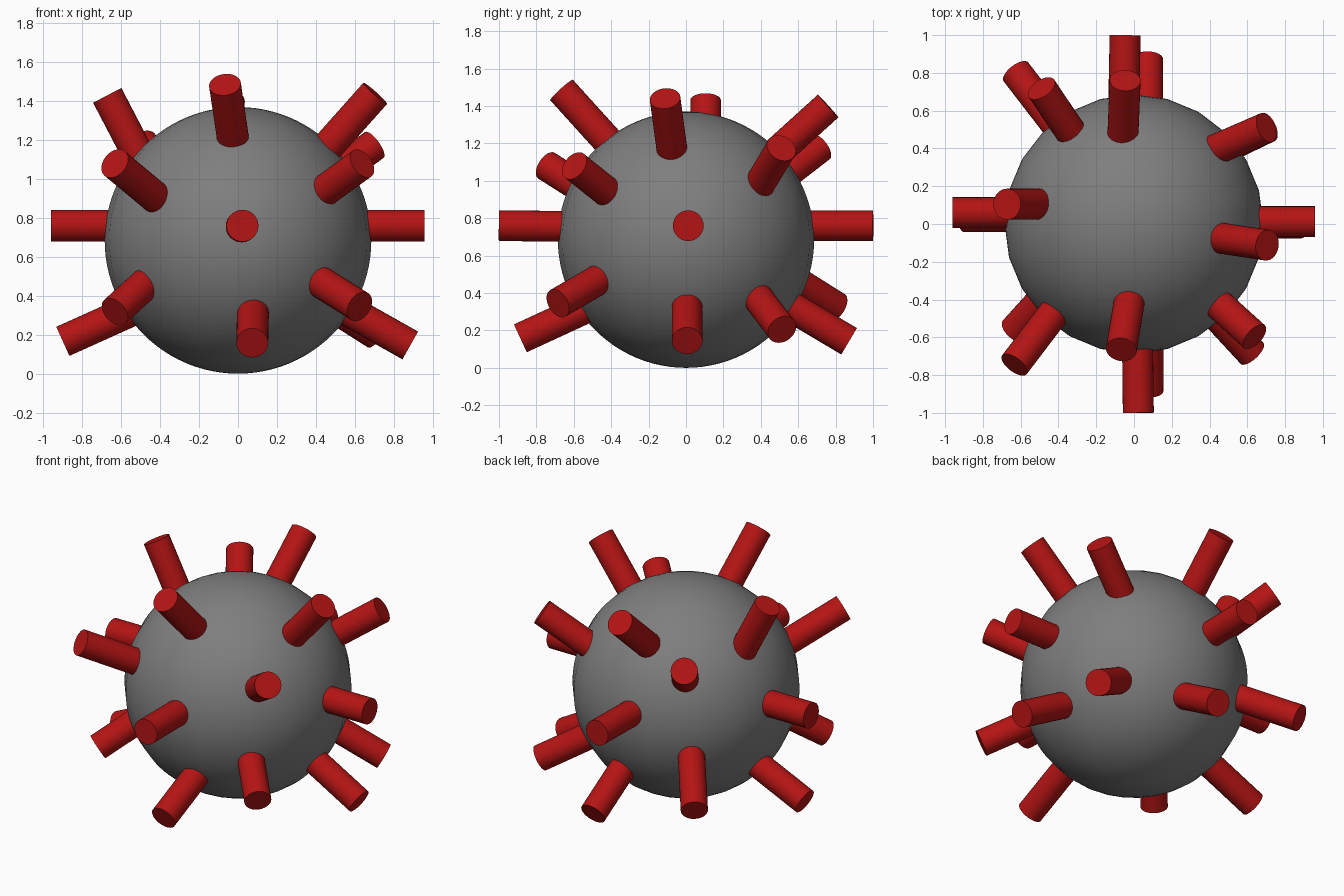
import bpy
from math import radians
from mathutils import Vector

if "Cube" in bpy.data.objects:
    bpy.data.objects.remove(bpy.data.objects["Cube"])

BODY_R, ROD_R, ROD_LEN = 0.685, 0.082, 0.45


def material(name, color):
    mat = bpy.data.materials.new(name)
    mat.diffuse_color = (*color, 1)
    mat.use_nodes = True
    mat.node_tree.nodes["Principled BSDF"].inputs["Base Color"].default_value = mat.diffuse_color
    return mat


dark_grey = material("dark_grey", (0.21, 0.21, 0.21))
red = material("red", (0.46, 0.007, 0.007))


def rod(name, tip, direction):
    """Round rod whose outer end is centred on tip."""
    d = Vector(direction).normalized()
    bpy.ops.mesh.primitive_cylinder_add(
        vertices=32, radius=ROD_R, depth=ROD_LEN,
        location=Vector(tip) - d * ROD_LEN / 2,
        rotation=d.to_track_quat('Z', 'Y').to_euler())
    ob = bpy.context.object
    ob.name = name
    ob.data.materials.append(red)
    bpy.ops.object.shade_smooth_by_angle(angle=radians(40))


# round body
bpy.ops.mesh.primitive_uv_sphere_add(segments=24, ring_count=48, radius=BODY_R,
                                     location=(0, 0, BODY_R))
body = bpy.context.object
body.name = "body"
body.data.materials.append(dark_grey)
bpy.ops.object.shade_smooth()

# rods: outer end and outward direction
rods = {
    # middle ring
    "middle_right": ((0.958, 0.012, 0.76), (1, 0, 0)),
    "middle_left": ((-0.96, 0.06, 0.76), (-1, 0, 0)),
    "middle_front": ((0.023, -1, 0.76), (0.012, -1, 0.01)),
    "middle_back": ((-0.047, 1, 0.76), (0.02, 1, 0)),
    # upper rods facing the four sides
    "upper_front": ((-0.067, -0.665, 1.485), (-0.11, -0.67, 0.74)),
    "upper_back": ((-0.047, 0.76, 1.4), (0.03, 0.74, 0.67)),
    "upper_right": ((0.705, -0.112, 1.44), (0.66, -0.1, 0.74)),
    "upper_left": ((-0.672, 0.105, 1.43), (-0.46, 0, 0.88)),
    # upper rods on the diagonals
    "upper_back_right": ((0.7, 0.51, 1.175), (0.76, 0.33, 0.55)),
    "upper_front_right": ((0.638, -0.597, 1.08), (0.65, -0.59, 0.47)),
    "upper_back_left": ((-0.49, 0.718, 1.18), (-0.47, 0.7, 0.54)),
    "upper_front_left": ((-0.633, -0.745, 1.08), (-0.54, -0.71, 0.45)),
    # lower rods facing the four sides
    "lower_front": ((0.073, -0.885, 0.158), (-0.01, -0.91, -0.42)),
    "lower_back": ((0.072, 0.872, 0.142), (0, 0.86, -0.51)),
    "lower_right": ((0.885, 0.006, 0.145), (0.87, 0, -0.49)),
    "lower_left": ((-0.9, 0.04, 0.166), (-0.91, 0, -0.41)),
    # lower rods on the diagonals
    "lower_front_right": ((0.625, -0.685, 0.345), (0.62, -0.67, -0.39)),
    "lower_front_left": ((-0.633, -0.565, 0.318), (-0.57, -0.63, -0.52)),
    "lower_back_right": ((0.71, 0.513, 0.205), (0.79, 0.38, -0.5)),
    "lower_back_left": ((-0.625, 0.805, 0.325), (-0.54, 0.7, -0.44)),
}
for place, (tip, direction) in rods.items():
    rod("rod_" + place, tip, direction)
